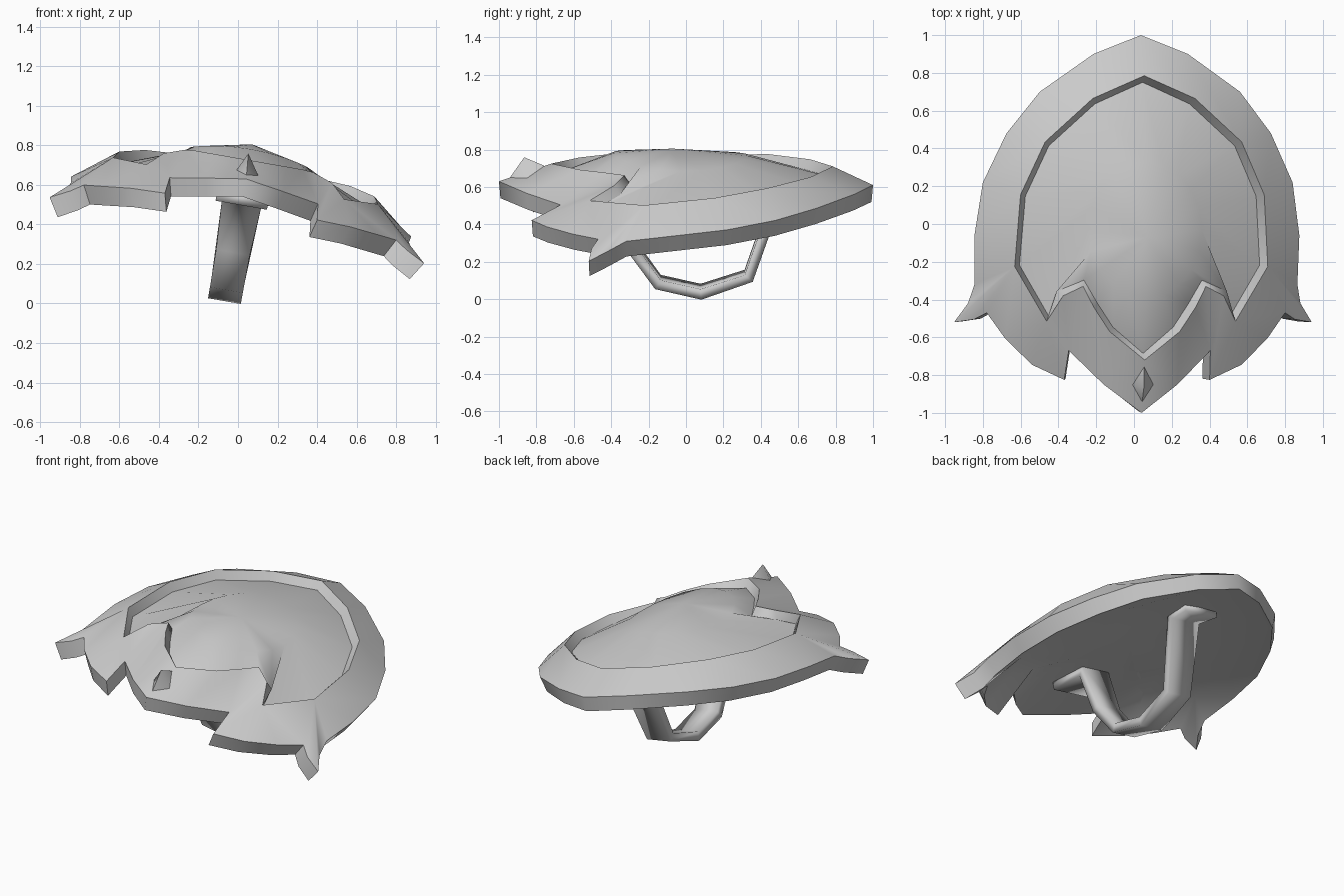
import bpy, bmesh, math
from mathutils import Vector

old = bpy.data.objects.get("Cube")
if old:
    bpy.data.objects.remove(old, do_unlink=True)

grey = bpy.data.materials.new("plain_grey")
grey.use_nodes = True
colour = (0.6, 0.6, 0.6, 1)
grey.diffuse_color = colour
grey.node_tree.nodes["Principled BSDF"].inputs["Base Color"].default_value = colour

SLOPE = 0.176


def tilt(p):
    """Lean the whole shield down towards its left side."""
    u, y, z = p
    return Vector((0.04 + u + (z - 0.63) * SLOPE, y, z - SLOPE * u))


def key(p):
    return tuple(round(c, 3) for c in p)


def make(name, faces, angle, creases=()):
    """Mesh from corner lists; edges along the crease rings stay sharp."""
    bm = bmesh.new()
    for face in faces:
        corners = []
        for p in face:
            p = Vector(p)
            if all((p - q).length > 1e-4 for q in corners):
                corners.append(p)
        if len(corners) > 2:
            bm.faces.new([bm.verts.new(tilt(p)) for p in corners])
    bmesh.ops.remove_doubles(bm, verts=bm.verts, dist=1e-4)
    bmesh.ops.recalc_face_normals(bm, faces=bm.faces)
    for ring in creases:
        spots = {key(tilt(p)) for p in ring}
        for edge in bm.edges:
            if all(key(v.co) in spots for v in edge.verts):
                edge.smooth = False
    mesh = bpy.data.meshes.new(name)
    bm.to_mesh(mesh)
    bm.free()
    mesh.materials.append(grey)
    obj = bpy.data.objects.new(name, mesh)
    bpy.context.collection.objects.link(obj)
    bpy.ops.object.select_all(action='DESELECT')
    obj.select_set(True)
    bpy.context.view_layer.objects.active = obj
    bpy.ops.object.shade_smooth_by_angle(angle=math.radians(angle), keep_sharp_edges=True)


def bridge(a, b):
    n = len(a)
    return [(a[i], a[(i + 1) % n], b[(i + 1) % n], b[i]) for i in range(n)]


def fan(ring, centre):
    return [(ring[i - 1], ring[i], centre) for i in range(len(ring))]


def both_sides(half):
    return half + [(-u, y, z) for u, y, z in half[-2:0:-1]]


# Half outline of the shield from back tip to front tip,
# each with the matching corner of the recess
outline = [
    (0, 1, .61, 0), (.25, .9, .605, 1), (.53, .7, .58, 2), (.7, .48, .545, 2),
    (.82, .22, .515, 3), (.86, -.06, .49, 4), (.855, -.32, .46, 4),
    (.88, -.42, .41, 4), (.947, -.52, .37, 4), (.85, -.505, .42, 4),
    (.79, -.47, .46, 4), (.695, -.605, .47, 5), (.555, -.745, .485, 5),
    (.385, -.825, .49, 5), (.375, -.67, .57, 6), (.375, -.67, .57, 7),
    (.195, -.85, .6, 8), (.195, -.85, .6, 9), (0, -1, .63, 10)]
recess = [
    (0, .785, .71), (.27, .665, .70), (.52, .435, .685), (.645, .155, .655),
    (.67, -.225, .62), (.5, -.515, .615), (.425, -.38, .685),
    (.325, -.33, .72), (.27, -.44, .725), (.185, -.57, .725), (0, -.72, .725)]
LAST = len(recess) - 1


def inset(i):
    """Foot of the recess wall, moved inwards and down."""
    a = Vector(recess[i - 1]) if i else Vector((-.27, .665, 0))
    b = Vector(recess[i + 1]) if i < LAST else Vector((-.185, -.57, 0))
    d = (b - a).xy.normalized()
    u, y, z = recess[i]
    return (u + d.y * .035, y - d.x * .035, z - .05)


def dome(i):
    """Middle ring of the raised centre."""
    t = math.pi * i / LAST
    u, y = .3 * math.sin(t), -.03 + .36 * math.cos(t)
    return (u if 0 < i < LAST else 0, y, .805 - .75 * u * u - .24 * (y + .07) ** 2)


def underside(p, s):
    u, y = p[0] * s, p[1] * s
    return (u, y, .555 - .015 * y * y - .2 * u * u)


# Shield: rim, recess wall, domed centre, outer edge and underside
top = both_sides([row[:3] for row in outline])
match = [row[3] for row in outline]
match += match[-2:0:-1]
rim = both_sides(recess)
foot = both_sides([inset(i) for i in range(LAST + 1)])
mid = both_sides([dome(i) for i in range(LAST + 1)])
count = len(outline)
pick = [m if k < count or m in (0, LAST) else 2 * LAST - m for k, m in enumerate(match)]
bottom = [(u * .94, y * .992, z - .09) for u, y, z in top]
under = [underside(p, 1) for p in rim]
under_mid = [underside(p, .5) for p in rim]

faces = bridge(top, [rim[k] for k in pick])
faces += bridge(rim, foot) + bridge(foot, mid) + fan(mid, (0, -.07, .805))
faces += bridge(top, bottom) + bridge(bottom, [under[k] for k in pick])
faces += bridge(under, under_mid) + fan(under_mid, (0, 0, .555))
make("shield", faces, 78, (top, bottom, rim, foot))

# Pointed stud near the front tip
stud = [(0, -.75, .71), (.058, -.85, .656), (0, -.945, .645), (-.058, -.85, .656)]
make("front_stud", fan(stud, (-.01, -.865, .757)) + [stud], 80)

# Grip: flat strap swept along a bent path, with flared ends
path = [(-.56, .525, .13), (-.34, .53, .1), (-.28, .27, .085), (-.15, .092, .083),
        (.08, .04, .083), (.335, .125, .083), (.48, .535, .1), (.64, .535, .12)]
rings = []
for i, (y, z, wide) in enumerate(path):
    before, after = path[max(i - 1, 0)], path[min(i + 1, len(path) - 1)]
    along = Vector((0, after[0] - before[0], after[1] - before[1])).normalized()
    across = Vector((1, 0, 0)).cross(along) * .028
    rings.append([Vector((wide * a, y, z)) + across * b
                  for a, b in ((1, 1), (-1, 1), (-1, -1), (1, -1))])
faces = [rings[0], rings[-1]]
for a, b in zip(rings, rings[1:]):
    faces += bridge(a, b)
make("grip", faces, 100)
